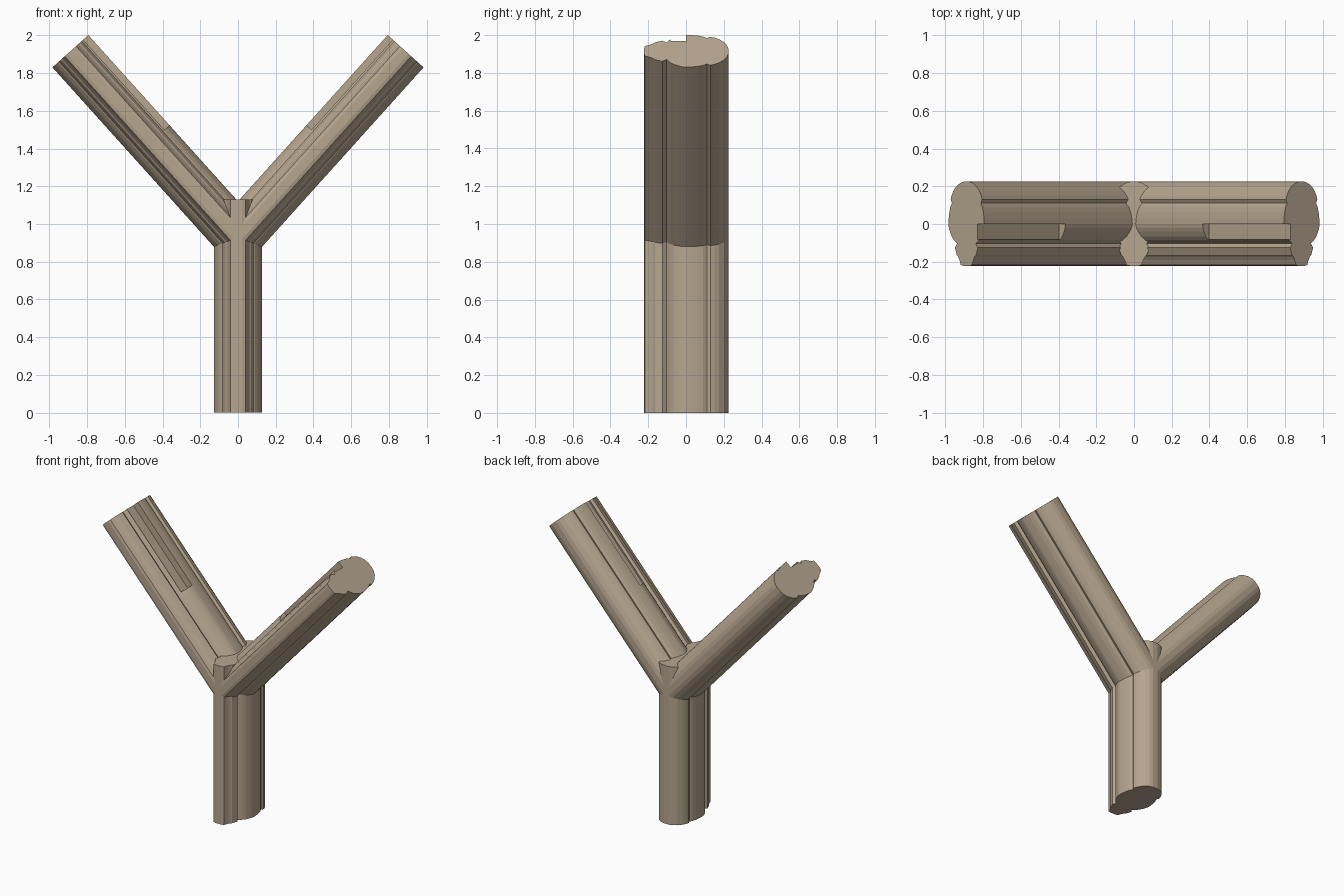
import bpy, bmesh, math
from mathutils import Matrix, Vector

if "Cube" in bpy.data.objects:
    bpy.data.objects.remove(bpy.data.objects["Cube"])

bark = bpy.data.materials.new("bark tan")
bark.diffuse_color = (0.47, 0.38, 0.275, 1)
bark.use_nodes = True
bark.node_tree.nodes["Principled BSDF"].inputs["Base Color"].default_value = bark.diffuse_color

# Half cross-section, front to back: (half width, y)
HALF = [(.022, -.222), (.04, -.217), (.05, -.19), (.06, -.172), (.068, -.165),
        (.082, -.125), (.067, -.103), (.09, -.085), (.106, -.065), (.118, -.04),
        (.125, -.02), (.128, 0), (.126, .03), (.122, .06), (.114, .09),
        (.103, .11), (.112, .13), (.106, .15), (.093, .175), (.072, .2),
        (.045, .217), (.02, .224)]
OUTLINE = HALF + [(-x, y) for x, y in reversed(HALF)]


def prism(name, outline, z0, z1, matrix=Matrix()):
    """Extrude a closed outline along z, then place it."""
    bm = bmesh.new()
    face = bm.faces.new([bm.verts.new((x, y, z0)) for x, y in outline])
    top = bmesh.ops.extrude_face_region(bm, geom=[face])
    verts = [v for v in top["geom"] if isinstance(v, bmesh.types.BMVert)]
    bmesh.ops.translate(bm, verts=verts, vec=(0, 0, z1 - z0))
    bmesh.ops.recalc_face_normals(bm, faces=bm.faces[:])
    bm.transform(matrix)
    mesh = bpy.data.meshes.new(name)
    bm.to_mesh(mesh)
    bm.free()
    mesh.materials.append(bark)
    obj = bpy.data.objects.new(name, mesh)
    bpy.context.collection.objects.link(obj)
    return obj


# Upright trunk
prism("trunk", OUTLINE, 0, 1.13)

# Two leaning branches, each with a slot along the upper inner face
LENGTH, SLOT_START = 1.328, .685
for side, s in (("left", -1), ("right", 1)):
    place = Matrix.Translation((0, 0, .929)) @ Matrix.Rotation(s * math.radians(42), 4, 'Y')
    branch = prism(side + "_branch", OUTLINE, 0, LENGTH, place)
    slot = [(-s * .081, -.083), (-s * .2, -.083), (-s * .2, 0), (-s * .081, 0)]
    cutter = prism(side + "_slot_cutter", slot, SLOT_START, LENGTH + .1, place)
    cutter.hide_render = True
    cutter.hide_viewport = True
    cut = branch.modifiers.new("slot", 'BOOLEAN')
    cut.operation = 'DIFFERENCE'
    cut.solver = 'EXACT'
    cut.object = cutter
